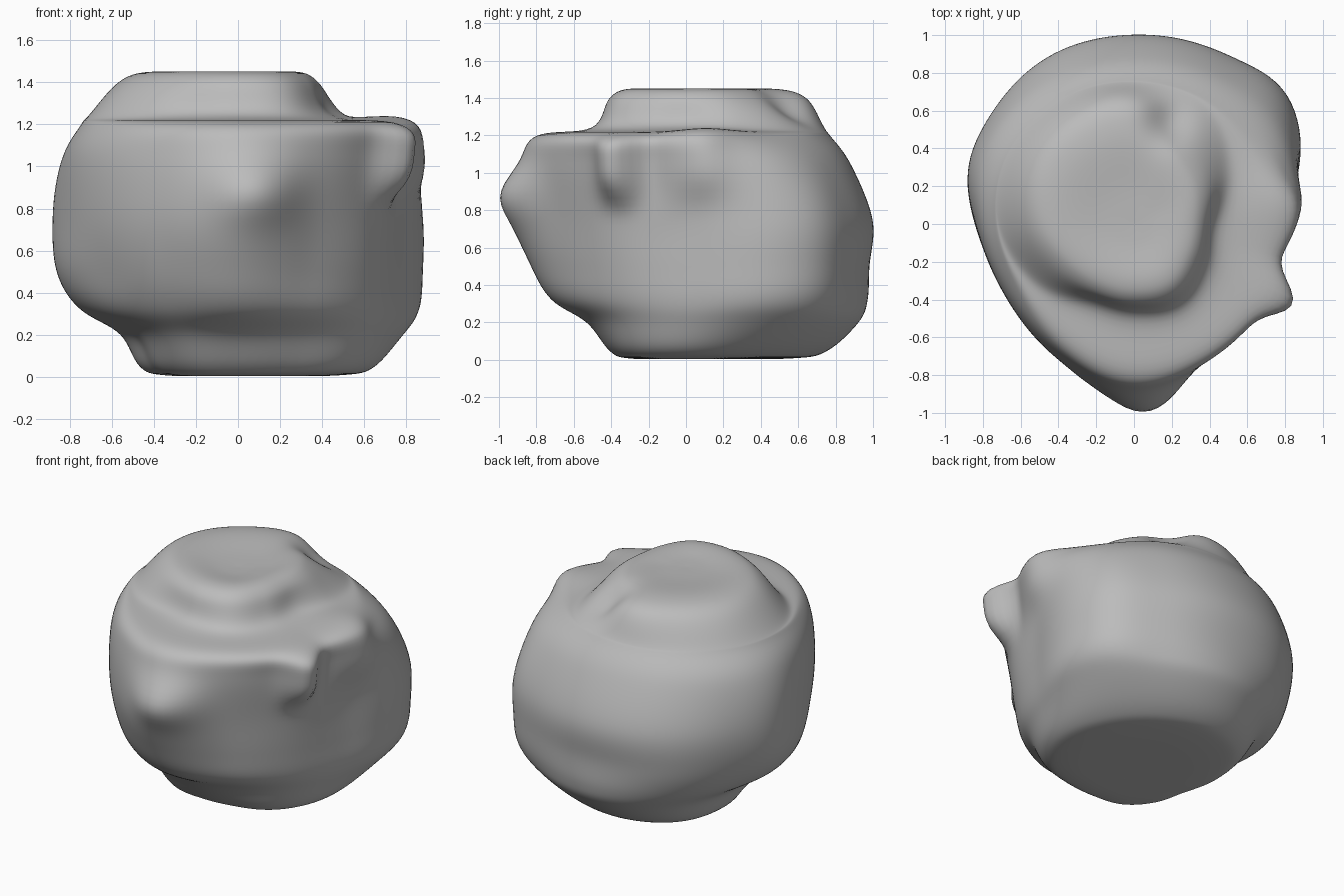
import bpy, bmesh, math

if "Cube" in bpy.data.objects:
    bpy.data.objects.remove(bpy.data.objects["Cube"])

# Horizontal slices: height, then radius every 30 degrees, counter-clockwise from +x
SLICES = [
    (.05, (.64, .70, .74, .76, .70, .54, .42, .42, .43, .41, .45, .56)),
    (.20, (.73, .88, .93, .92, .82, .64, .50, .51, .54, .53, .56, .64)),
    (.32, (.77, .97, .99, .97, .91, .81, .72, .67, .68, .72, .69, .70)),
    (.50, (.78, .99, 1.01, .98, .97, .90, .82, .74, .77, .83, .74, .73)),
    (.75, (.79, .99, 1.01, 1.0, .99, .93, .83, .78, .82, .92, .78, .76)),
    (1.05, (.83, .92, .90, .88, .89, .88, .81, .77, .80, .88, .82, .80)),
    (1.20, (.79, .76, .77, .77, .78, .78, .74, .70, .73, .80, .79, .79)),
    (1.24, (.46, .58, .71, .74, .75, .75, .70, .60, .50, .50, .52, .48)),
    (1.40, (.37, .43, .50, .64, .64, .62, .55, .46, .41, .41, .42, .38)),
]
N, STEPS, SIDES = 12, 8, 144


def spline(p0, p1, p2, p3, t):
    return p1 + .5 * t * (p2 - p0 + t * (2*p0 - 5*p1 + 4*p2 - p3 + t * (3*(p1 - p2) + p3 - p0)))


def hill(a, a0, wa, z, z0, wz, power=4):
    """Soft bump around an angle (degrees) and height."""
    d = (a - a0 + 180) % 360 - 180
    return math.exp(-(d / wa)**2 - abs((z - z0) / wz)**power)


def around(radii, k):
    f = k * N / SIDES
    i = int(f)
    return spline(*(radii[(i + j) % N] for j in (-1, 0, 1, 2)), f - i)


# Close the base and the crown with shrunken slices
low, high = SLICES[0][1], SLICES[-1][1]
slices = ([(.005, [.01] * N), (.008, [r * .75 for r in low])] + SLICES +
          [(1.45, [r * .74 for r in high]), (1.435, [r * .3 for r in high]), (1.43, [.01] * N)])
fine = [(z, [around(r, k) for k in range(SIDES)]) for z, r in slices]

# Loft the boulder
bm = bmesh.new()
rings = []
last = len(fine) - 1
for s in range(last * STEPS + 1):
    i = min(s // STEPS, last - 1)
    t = s / STEPS - i
    q = [fine[min(max(i + j, 0), last)] for j in (-1, 0, 1, 2)]
    z0 = spline(*(p[0] for p in q), t)
    ring = []
    for k in range(SIDES):
        a = 360 * k / SIDES
        r = max(spline(*(p[1][k] for p in q), t), .008)
        # nose, knobs and notch along the ledge, broad corners on the flanks
        if r > .6:
            r += .10 * hill(a, 275, 12, z0, .88, .14, 2)
            r += .15 * hill(a, 333, 7, z0, 1.04, .18)
            r += .05 * hill(a, 6, 9, z0, 1.08, .2)
            r -= .03 * hill(a, 346, 6, z0, 1.1, .25)
            r += .045 * hill(a, 43, 13, z0, .58, .42)
            r += .035 * hill(a, 163, 16, z0, .68, .38)
        x, y = r * math.cos(math.radians(a)), r * math.sin(math.radians(a))
        # raised ledge on the right, dimple at the back of the crown
        z = z0
        if z0 > 1.15:
            z += .025 * math.exp(-((x - .75)**2 + (y - .12)**2) / .04)
            z -= .07 * math.exp(-((x - .18)**2 + (y - .54)**2) / .012)
        ring.append(bm.verts.new((x, y, max(z, 0))))
    rings.append(ring)
for lo, hi in zip(rings, rings[1:]):
    for k in range(SIDES):
        m = (k + 1) % SIDES
        bm.faces.new((lo[k], lo[m], hi[m], hi[k]))
bm.faces.new(rings[0][::-1])
bm.faces.new(rings[-1])
for f in bm.faces:
    f.smooth = True
for _ in range(4):
    bmesh.ops.smooth_vert(bm, verts=[v for r in rings[8:-8] for v in r], factor=.5,
                          use_axis_x=True, use_axis_y=True, use_axis_z=True)

mesh = bpy.data.meshes.new("boulder")
bm.to_mesh(mesh)
bm.free()
boulder = bpy.data.objects.new("boulder", mesh)
bpy.context.collection.objects.link(boulder)
stone = bpy.data.materials.new("grey stone")
stone.diffuse_color = (.5, .5, .5, 1)
stone.use_nodes = True
stone.node_tree.nodes["Principled BSDF"].inputs["Base Color"].default_value = stone.diffuse_color
mesh.materials.append(stone)
